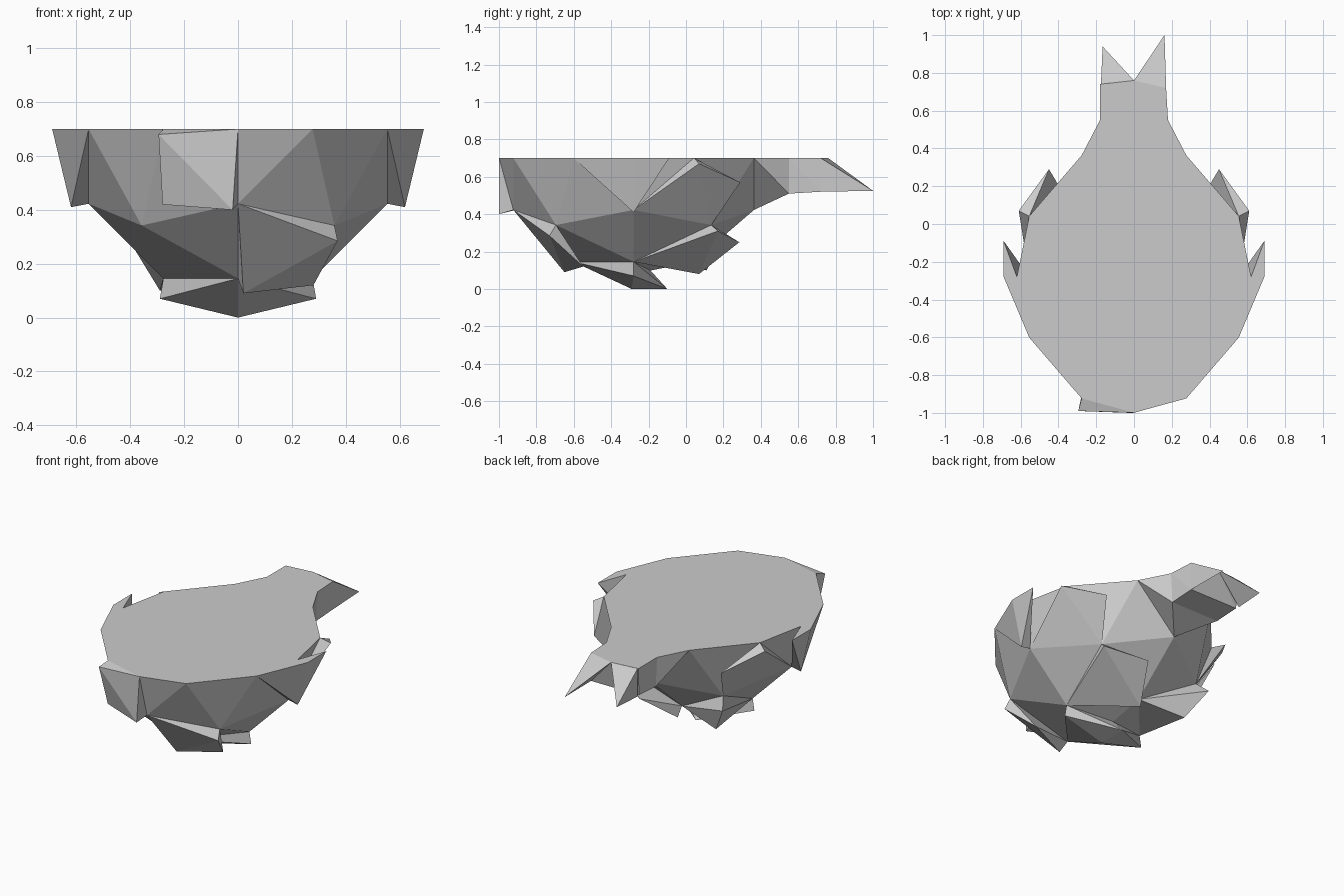
import bpy, bmesh
from mathutils import Vector

cube = bpy.data.objects.get("Cube")
if cube:
    bpy.data.objects.remove(cube, do_unlink=True)

grey = bpy.data.materials.new("light grey")
grey.use_nodes = True
colour = (0.6, 0.6, 0.6, 1)
grey.diffuse_color = colour
for node in grey.node_tree.nodes:
    if node.type == 'BSDF_PRINCIPLED':
        node.inputs["Base Color"].default_value = colour
        node.inputs["Roughness"].default_value = 0.8


def hull(name, points):
    """Flat-faced solid wrapped tightly around a few corner points."""
    bm = bmesh.new()
    for p in points:
        bm.verts.new(p)
    result = bmesh.ops.convex_hull(bm, input=bm.verts)
    loose = {g for g in result["geom_interior"] + result["geom_unused"]
             if isinstance(g, bmesh.types.BMVert)}
    bmesh.ops.delete(bm, geom=list(loose), context='VERTS')
    bmesh.ops.recalc_face_normals(bm, faces=bm.faces)
    mesh = bpy.data.meshes.new(name)
    bm.to_mesh(mesh)
    bm.free()
    mesh.materials.append(grey)
    obj = bpy.data.objects.new(name, mesh)
    bpy.context.collection.objects.link(obj)
    return obj


def pair(name, points):
    """The same solid on both sides of the body."""
    hull("left_" + name, points)
    hull("right_" + name, [(-x, y, z) for x, y, z in points])


RIM = 0.7
RADIUS = 0.62
CENTRE = Vector((0, -0.28, RIM))


def shell(i, j, k):
    """Corner of the body on an octahedral grid of three steps."""
    v = Vector((i, j, k)).normalized() * RADIUS
    v.y *= 1.16
    return tuple(v + CENTRE)


# Half-dome body with a flat top
steps = range(-3, 4)
hull("body", [shell(i, j, k) for i in steps for j in steps for k in range(-3, 1)
              if abs(i) + abs(j) + abs(k) == 3])

# Neck narrowing to the rear
hull("neck", [shell(1, 2, 0), shell(-1, 2, 0), shell(0, 2, -1),
              (0.18, 0.55, RIM), (-0.18, 0.55, RIM),
              (0.17, 0.55, 0.51), (-0.17, 0.55, 0.51)])
hull("tail_block", [(0.18, 0.55, RIM), (-0.18, 0.55, RIM), (0.17, 0.55, 0.51),
                    (-0.17, 0.55, 0.51), (0.17, 0.72, RIM), (-0.18, 0.74, RIM),
                    (0, 0.76, RIM), (0.17, 0.72, 0.52), (-0.17, 0.72, 0.52)])

# Two uneven tail points
for name, x, y, tip in (("left", 0.17, 0.72, 1.0), ("right", -0.175, 0.74, 0.94)):
    hull(name + "_tail_point", [(x, y, RIM), (0, 0.76, RIM), (x, y, 0.52),
                                (x * 0.95, tip, 0.525)])

# Side plates along the rim
pair("front_side_plate", [shell(2, -1, 0), shell(2, 0, -1), shell(3, 0, 0),
                          (0.62, -0.28, 0.41), (0.69, -0.28, RIM), (0.69, -0.09, RIM)])
pair("rear_side_plate", [shell(2, 0, -1), shell(2, 1, 0), shell(1, 1, -1),
                         (0.61, 0.07, 0.67), (0.45, 0.29, 0.57)])

# Single plates on the front
hull("upper_front_plate", [shell(0, -3, 0), shell(-1, -2, 0), shell(0, -2, -1),
                           (-0.02, -1.0, 0.4), (-0.28, -0.92, 0.42),
                           (-0.295, -0.99, 0.68)])
hull("lower_front_plate", [shell(0, -2, -1), shell(1, -1, -1), shell(0, -1, -2),
                           (0.37, -0.73, 0.285), (0.28, -0.55, 0.12),
                           (0.02, -0.65, 0.09)])

# Lower plates towards the rear
hull("lower_left_plate", [shell(1, 0, -2), shell(1, 1, -1), shell(0, 1, -2),
                          (0.37, 0.17, 0.31), (0.13, 0.285, 0.25), (0.01, 0.07, 0.08)])
hull("lower_right_plate", [shell(-1, 0, -2), shell(-1, 1, -1), shell(0, 1, -2),
                           (-0.4, 0.2, 0.28), (-0.29, 0.11, 0.1)])

# Keel plate under the body
hull("bottom_plate", [shell(0, -1, -2), shell(1, 0, -2), shell(-1, 0, -2),
                      (0.29, -0.28, 0.07), (-0.29, -0.28, 0.07),
                      (0, -0.29, 0), (0, -0.1, 0), (0, -0.2, 0.11)])
